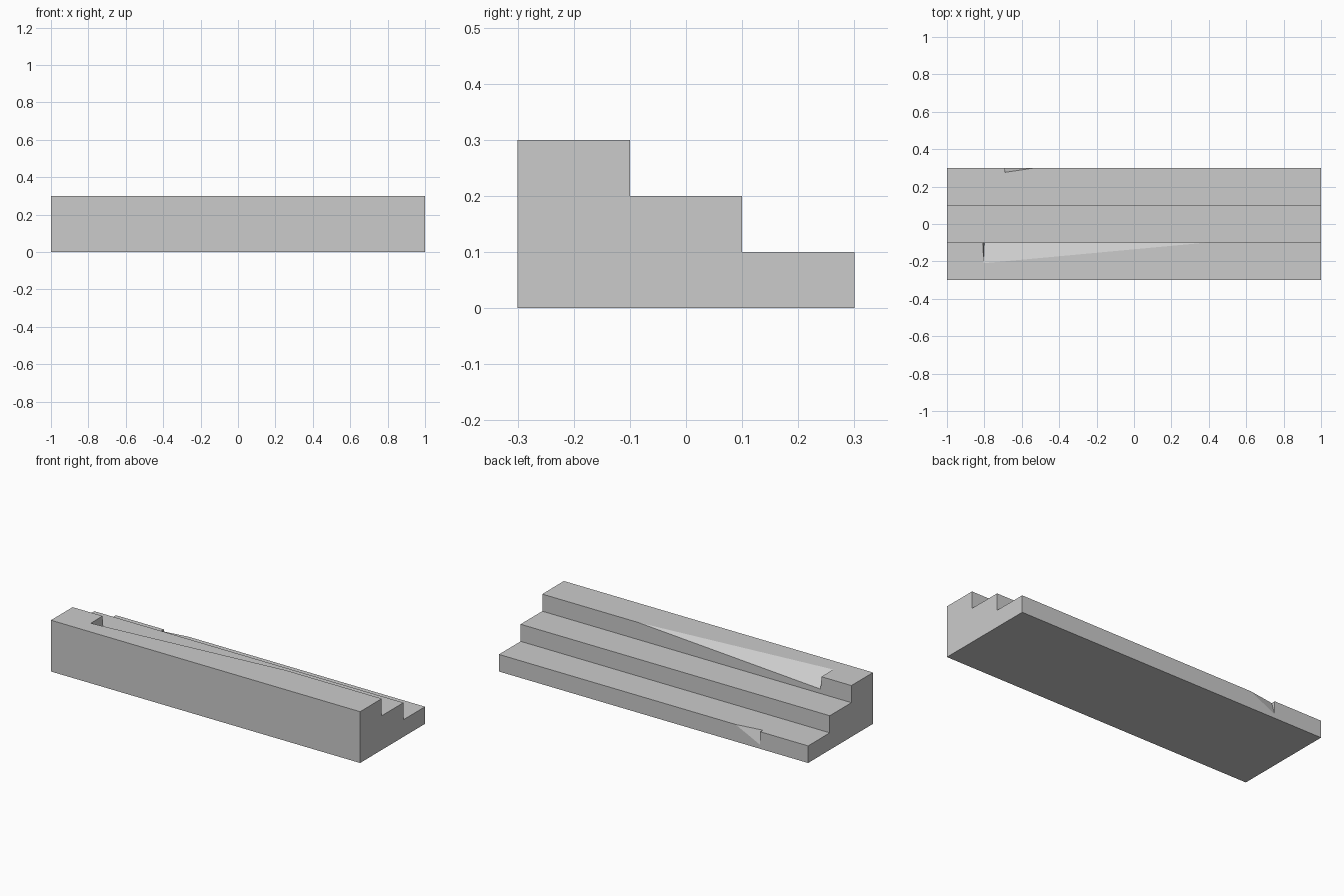
import bpy
import bmesh
from mathutils import Vector

default_cube = bpy.data.objects.get("Cube")
if default_cube:
    bpy.data.objects.remove(default_cube, do_unlink=True)

LENGTH, TREAD, RISE, STEPS = 2.0, 0.2, 0.1, 3

grey = bpy.data.materials.new("light grey")
grey.use_nodes = True
colour = (0.6, 0.6, 0.6, 1)
grey.diffuse_color = colour
grey.node_tree.nodes["Principled BSDF"].inputs["Base Color"].default_value = colour


def add_object(name, bm):
    bmesh.ops.recalc_face_normals(bm, faces=bm.faces)
    mesh = bpy.data.meshes.new(name)
    bm.to_mesh(mesh)
    bm.free()
    mesh.materials.append(grey)
    obj = bpy.data.objects.new(name, mesh)
    bpy.context.collection.objects.link(obj)
    return obj


def stepped_block():
    """Stair profile in the YZ plane, extruded along X."""
    depth = TREAD * STEPS
    profile = [(-depth / 2, 0)]
    for i in range(STEPS):
        z = RISE * (STEPS - i)
        y = -depth / 2 + TREAD * i
        profile += [(y, z), (y + TREAD, z)]
    profile.append((depth / 2, 0))
    bm = bmesh.new()
    face = bm.faces.new([bm.verts.new((-LENGTH / 2, y, z)) for y, z in profile])
    extruded = bmesh.ops.extrude_face_region(bm, geom=[face])["geom"]
    bmesh.ops.translate(bm, vec=(LENGTH, 0, 0),
                        verts=[v for v in extruded if isinstance(v, bmesh.types.BMVert)])
    return add_object("stepped_block", bm)


def wedge_cutter(name, corner, inner, bottom, tip):
    """Corner wedge, enlarged past the tread and riser without moving its floor or wall."""
    points = [Vector(p) for p in (corner, inner, bottom, tip)]
    pivot = (points[1] + points[2]) / 2
    bm = bmesh.new()
    for p in points:
        bm.verts.new(pivot + (p - pivot) * 1.2)
    bmesh.ops.convex_hull(bm, input=bm.verts)
    cutter = add_object(name, bm)
    cutter.hide_render = True
    return cutter


block = stepped_block()

# Sloping notches in the back edges of the top and bottom steps
cutters = [
    wedge_cutter("top_notch_cutter", (-0.807, -0.1, 0.3), (-0.805, -0.21, 0.3),
                 (-0.8, -0.1, 0.226), (0.38, -0.1, 0.3)),
    wedge_cutter("bottom_notch_cutter", (-0.69, 0.3, 0.1), (-0.69, 0.276, 0.1),
                 (-0.69, 0.3, 0.023), (-0.53, 0.3, 0.1)),
]
bpy.context.view_layer.objects.active = block
for cutter in cutters:
    cut = block.modifiers.new(cutter.name, "BOOLEAN")
    cut.operation = "DIFFERENCE"
    cut.solver = "EXACT"
    cut.object = cutter
    bpy.ops.object.modifier_apply(modifier=cut.name)
    bpy.data.objects.remove(cutter, do_unlink=True)
